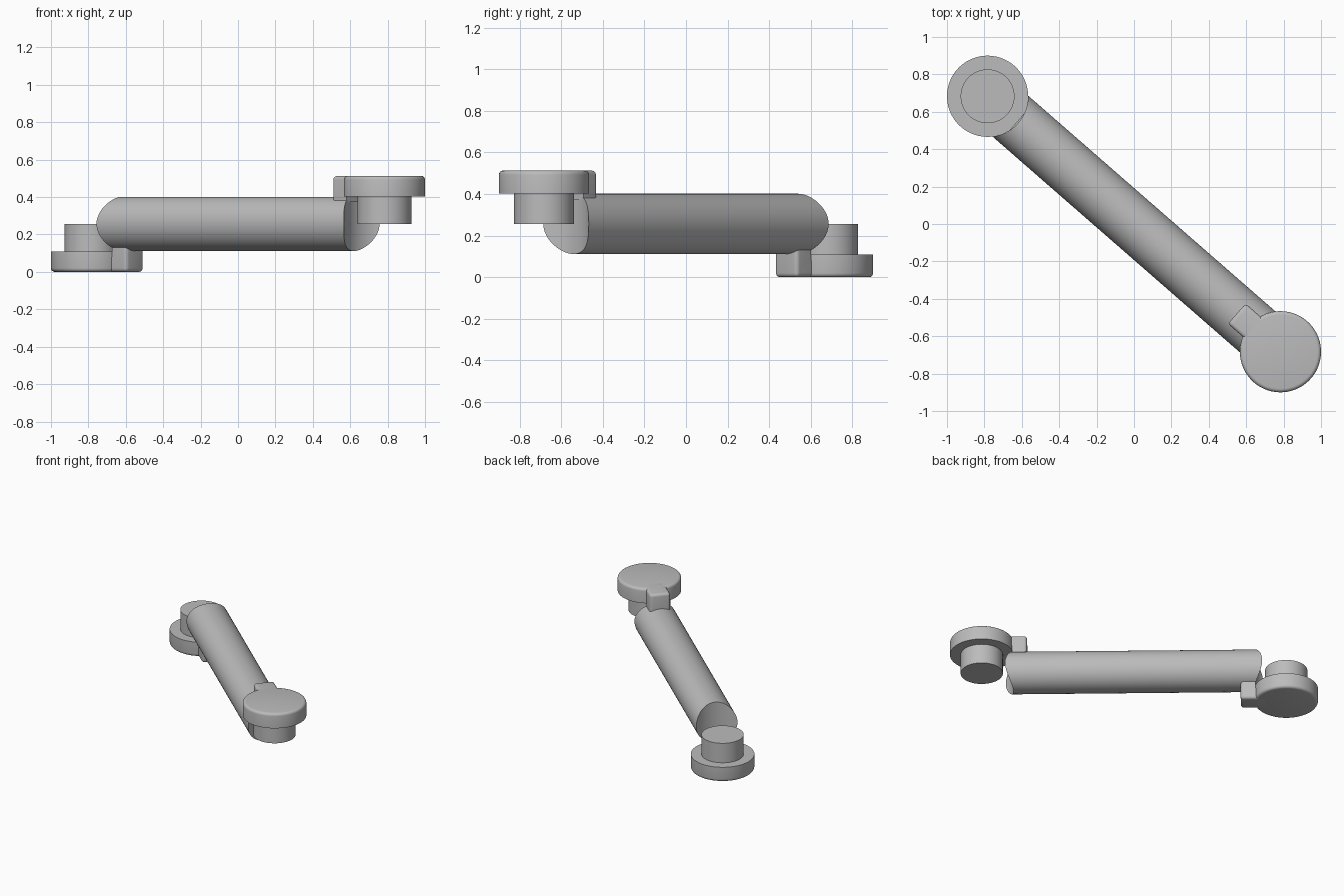
import bpy
import bmesh
import math
from mathutils import Matrix

cube = bpy.data.objects.get("Cube")
if cube:
    bpy.data.objects.remove(cube)

END_X, END_Y = 0.783, 0.683          # centre of the raised end disc
HEIGHT = 0.513
MID = HEIGHT / 2
SPAN = math.hypot(END_X, END_Y)      # half the distance between discs
DISC_R, DISC_H = 0.217, 0.11
TUBE_R = 0.145
SOFT = 0.02

# Local frame: x runs along the tube, z is measured from mid height
frame = Matrix.Translation((0, 0, MID)) @ Matrix.Rotation(-math.atan2(END_Y, END_X), 4, "Z")

grey = bpy.data.materials.new("plain grey")
grey.use_nodes = True
grey.diffuse_color = (0.5, 0.5, 0.5, 1)
grey.node_tree.nodes["Principled BSDF"].inputs["Base Color"].default_value = (0.5, 0.5, 0.5, 1)


def finish(bm, name, matrix):
    bm.transform(matrix)
    bmesh.ops.recalc_face_normals(bm, faces=bm.faces[:])
    mesh = bpy.data.meshes.new(name)
    bm.to_mesh(mesh)
    bm.free()
    mesh.materials.append(grey)
    obj = bpy.data.objects.new(name, mesh)
    bpy.context.collection.objects.link(obj)
    bpy.ops.object.select_all(action="DESELECT")
    obj.select_set(True)
    bpy.context.view_layer.objects.active = obj
    bpy.ops.object.shade_smooth_by_angle(angle=math.radians(30))


def soften(bm, test):
    edges = [e for e in bm.edges if test(*[v.co for v in e.verts])]
    bmesh.ops.bevel(bm, geom=edges, offset=SOFT, segments=4, profile=0.5, affect="EDGES")


def cylinder(name, radius, bottom, top, matrix, rounded=False):
    bm = bmesh.new()
    bmesh.ops.create_cone(bm, cap_ends=True, segments=64, radius1=radius, radius2=radius,
                          depth=top - bottom, matrix=Matrix.Translation((0, 0, (top + bottom) / 2)))
    if rounded:
        soften(bm, lambda a, b: min(a.z, b.z) > top - 0.001)
    finish(bm, name, matrix)


def tab(name, matrix):
    # Stepped side profile: rests on the tube and runs into the disc
    low, step = MID - 0.14, MID - 0.08
    outer, face, inner, half = -0.31, -0.208, -0.14, 0.072
    side = [(inner, MID), (outer, MID), (outer, low), (face, low), (face, step), (inner, step)]
    bm = bmesh.new()
    base = bm.faces.new([bm.verts.new((x, -half, z)) for x, z in side])
    moved = bmesh.ops.extrude_face_region(bm, geom=[base])["geom"]
    bmesh.ops.translate(bm, vec=(0, 2 * half, 0),
                        verts=[v for v in moved if isinstance(v, bmesh.types.BMVert)])

    def exposed(a, b):
        on_end = max(a.x, b.x) < outer + 0.001
        on_top = min(a.z, b.z) > MID - 0.001
        upright = on_end and abs(a.y - b.y) < 0.001
        return upright or (on_top and min(a.x, b.x) < outer + 0.001)
    soften(bm, exposed)
    finish(bm, name, matrix)


def tube(name, matrix, segments=64):
    # Both ends are scooped to the outline of the end discs
    bm = bmesh.new()
    rings = []
    for sign in (-1, 1):
        ring = []
        for i in range(segments):
            t = math.tau * i / segments
            y, z = TUBE_R * math.cos(t), TUBE_R * math.sin(t)
            ring.append(bm.verts.new((sign * (SPAN - math.sqrt(DISC_R ** 2 - y * y)), y, z)))
        rings.append(ring)
    a, b = rings
    for i in range(segments):
        j = (i + 1) % segments
        bm.faces.new((a[i], a[j], b[j], b[i]))
    for ring in rings:
        for i in range(segments // 2):
            strip = [ring[i], ring[i + 1], ring[-i - 1], ring[-i]]
            bm.faces.new(list(dict.fromkeys(strip)))
    finish(bm, name, matrix)


tube("tube", frame)

# The lower end is the upper end turned half a turn about the cross axis
for label, turn in (("upper", 0), ("lower", math.pi)):
    place = frame @ Matrix.Rotation(turn, 4, "Y") @ Matrix.Translation((SPAN, 0, 0))
    cylinder(label + "_disc", DISC_R, MID - DISC_H, MID, place, rounded=True)
    cylinder(label + "_peg", 0.144, 0, MID - DISC_H + 0.005, place)
    tab(label + "_tab", place)
